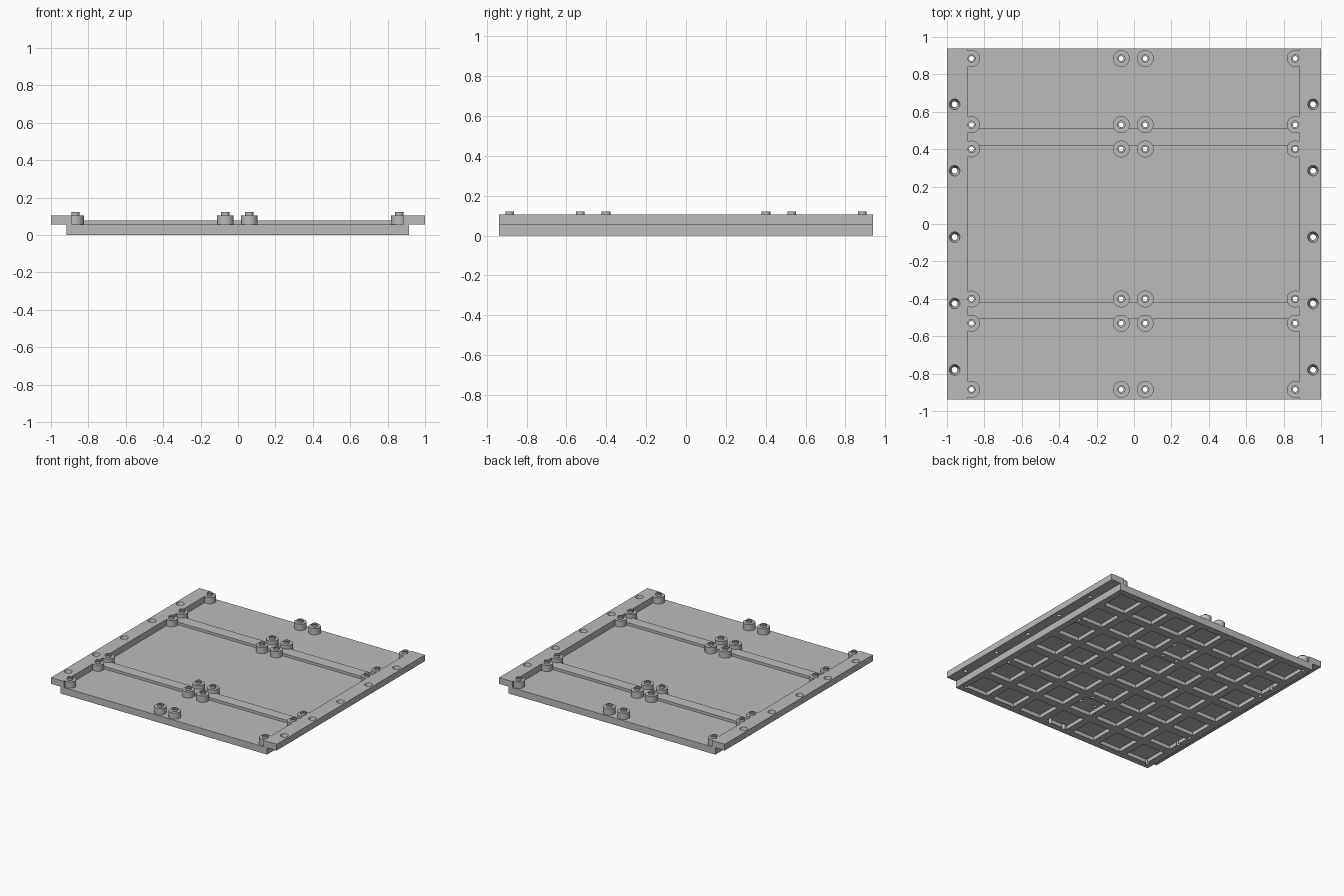
import bpy, bmesh, math
from mathutils import Matrix, Vector

if "Cube" in bpy.data.objects:
    bpy.data.objects.remove(bpy.data.objects["Cube"])

gray = bpy.data.materials.new("plain gray")
gray.diffuse_color = (0.5, 0.5, 0.5, 1)
gray.use_nodes = True
gray.node_tree.nodes["Principled BSDF"].inputs["Base Color"].default_value = gray.diffuse_color

Y = 0.938                                   # half length
Z1, Z_STRIP, Z_RAIL, Z_PIN = 0.055, 0.076, 0.105, 0.122
POST_X = (-0.869, -0.068, 0.060, 0.862)
POST_Y = (-0.885, -0.531, -0.401, 0.401, 0.531, 0.885)
SCREW_Y = (-0.78, -0.425, -0.07, 0.285, 0.64)
POSTS = [(x, y) for x in POST_X for y in POST_Y]


def add_box(bm, x0, x1, y0, y1, z0, z1):
    m = Matrix.Translation(((x0 + x1) / 2, (y0 + y1) / 2, (z0 + z1) / 2))
    m = m @ Matrix.Diagonal((x1 - x0, y1 - y0, z1 - z0, 1))
    bmesh.ops.create_cube(bm, size=1, matrix=m)


def add_cone(bm, x, y, z0, z1, r0, r1, n=24):
    bmesh.ops.create_cone(bm, cap_ends=True, segments=n, radius1=r0, radius2=r1,
                          depth=z1 - z0, matrix=Matrix.Translation((x, y, (z0 + z1) / 2)))


def add_lathe(bm, x, y, profile, n=24):
    # closed ring profile of (radius, z) turned about a vertical axis
    rings = [[bm.verts.new((x + r * math.cos(2 * math.pi * i / n),
                            y + r * math.sin(2 * math.pi * i / n), z)) for i in range(n)]
             for r, z in profile]
    for k, a in enumerate(rings):
        b = rings[(k + 1) % len(rings)]
        for i in range(n):
            j = (i + 1) % n
            bm.faces.new((a[i], a[j], b[j], b[i]))


def finish(name, bm):
    bmesh.ops.recalc_face_normals(bm, faces=bm.faces)
    mesh = bpy.data.meshes.new(name)
    bm.to_mesh(mesh)
    bm.free()
    mesh.materials.append(gray)
    ob = bpy.data.objects.new(name, mesh)
    bpy.context.collection.objects.link(ob)
    return ob


def smooth(ob):
    bpy.ops.object.select_all(action='DESELECT')
    ob.select_set(True)
    bpy.context.view_layer.objects.active = ob
    bpy.ops.object.shade_smooth_by_angle(angle=math.radians(30))


def cut(ob, cutter):
    mod = ob.modifiers.new("cut", 'BOOLEAN')
    mod.operation, mod.solver, mod.object = 'DIFFERENCE', 'EXACT', cutter
    bpy.context.view_layer.objects.active = ob
    bpy.ops.object.modifier_apply(modifier=mod.name)


# cutters: square pockets below, post bores, countersunk screw holes
bm = bmesh.new()
N, PX, PY, HALF = 7, 0.255, 0.262, 0.098
for i in range(N):
    for j in range(N):
        cx, cy = (i - (N - 1) / 2) * PX, (j - (N - 1) / 2) * PY
        add_box(bm, cx - HALF, cx + HALF, cy - HALF, cy + HALF, -0.05, 0.03)
pockets = finish("pocket_cutter", bm)

bm = bmesh.new()
for x, y in POSTS:
    add_cone(bm, x, y, -0.1, 0.2, 0.013, 0.013)
bores = finish("bore_cutter", bm)

bm = bmesh.new()
for x in (-0.959, 0.957):
    for y in SCREW_Y:
        add_cone(bm, x, y, Z1 - 0.01, Z_RAIL + 0.005, 0.013, 0.03)
screws = finish("screw_cutter", bm)

# base panel with waffle underside
bm = bmesh.new()
add_box(bm, -0.917, 0.915, -Y, Y, 0, Z1)
panel = finish("base_panel", bm)
cut(panel, pockets)
cut(panel, bores)
smooth(panel)

# raised cross strips
for name, y0, y1 in (("front_strip", -0.508, -0.421), ("back_strip", 0.421, 0.514)):
    bm = bmesh.new()
    add_box(bm, -0.887, 0.882, y0, y1, Z1, Z_STRIP)
    strip = finish(name, bm)
    cut(strip, bores)
    smooth(strip)

# overhanging side rails
for name, x0, x1 in (("left_rail", -1, -0.887), ("right_rail", 0.882, 1)):
    bm = bmesh.new()
    add_box(bm, x0, x1, -Y, Y, Z1, Z_RAIL)
    rail = finish(name, bm)
    cut(rail, screws)
    smooth(rail)

# hollow posts with a collar pin on top
bm = bmesh.new()
for x, y in POSTS:
    add_lathe(bm, x, y, ((0.045, Z1), (0.045, Z_RAIL), (0.022, Z_RAIL),
                         (0.022, Z_PIN), (0.013, Z_PIN), (0.013, Z1)))
smooth(finish("posts", bm))

for c in (pockets, bores, screws):
    bpy.data.objects.remove(c)
